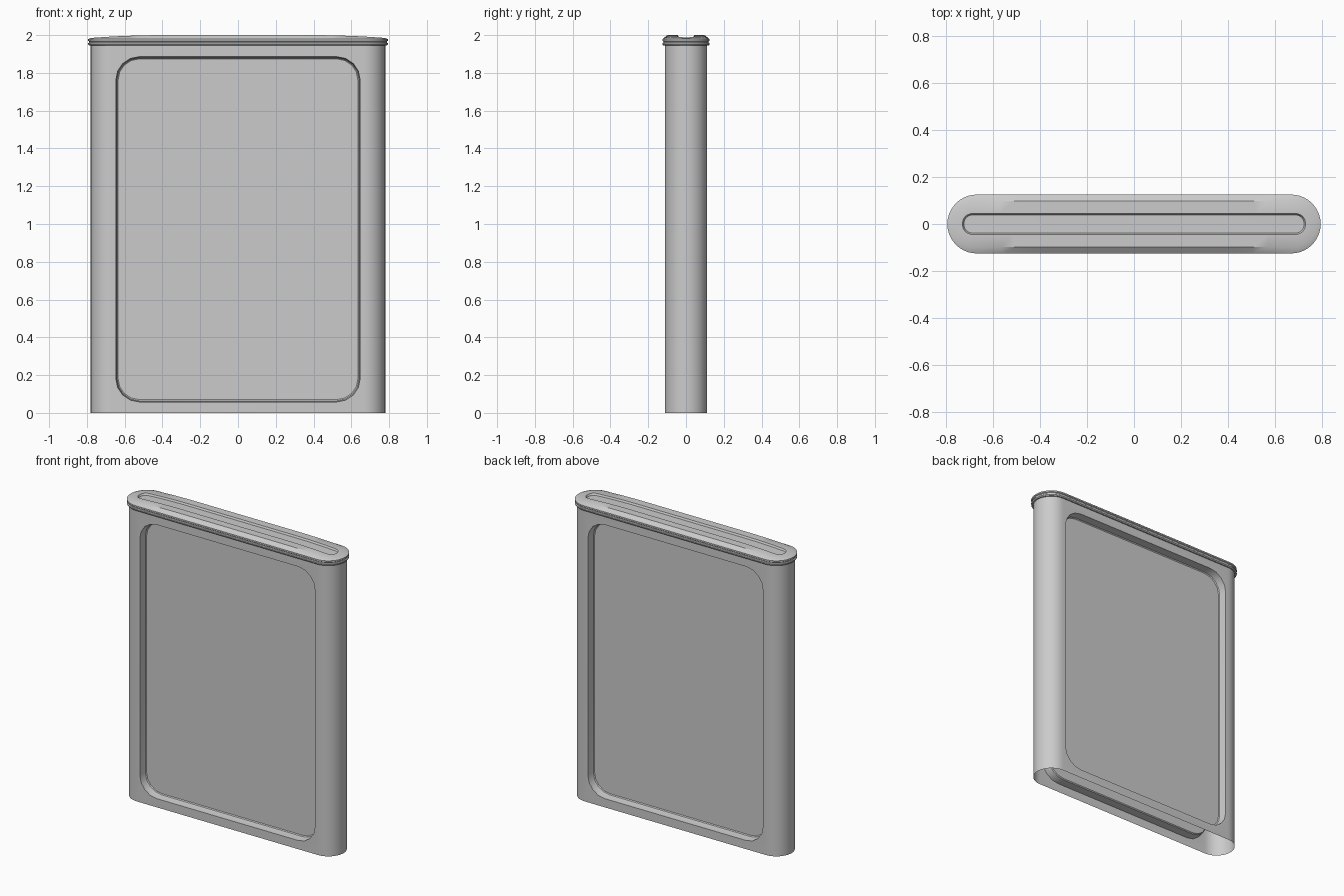
import bpy, bmesh
from math import pi, sin, cos, radians

if "Cube" in bpy.data.objects:
    bpy.data.objects.remove(bpy.data.objects["Cube"])

grey = bpy.data.materials.new("light grey")
grey.use_nodes = True
colour = (0.6, 0.6, 0.6, 1)
grey.diffuse_color = colour
grey.node_tree.nodes["Principled BSDF"].inputs["Base Color"].default_value = colour

HALF_X, HALF_Y = 0.78, 0.112
BODY_TOP = 1.948
FLAT_X = HALF_X - HALF_Y


def rounded_rect(hx, hy, r, seg, splits=1):
    """Outline with arc corners; the long sides may be split."""
    pts = []
    for i, (sx, sy) in enumerate([(1, 1), (-1, 1), (-1, -1), (1, -1)]):
        for k in range(seg + 1):
            a = pi / 2 * (i + k / seg)
            pts.append((sx * (hx - r) + r * cos(a), sy * (hy - r) + r * sin(a)))
        if i in (0, 2):
            pts += [(sx * (hx - r) * (1 - 2 * k / splits), sy * hy)
                    for k in range(1, splits)]
    return pts


def loft(bm, rings, closed=True):
    """Join successive rings of points with quads, return the vertex rings."""
    rows = [[bm.verts.new(p) for p in ring] for ring in rings]
    n = len(rows[0])
    for a, b in zip(rows, rows[1:]):
        for i in range(n if closed else n - 1):
            j = (i + 1) % n
            bm.faces.new((a[i], a[j], b[j], b[i]))
    return rows


def finish(name, bm):
    bmesh.ops.remove_doubles(bm, verts=bm.verts, dist=0.0005)
    bmesh.ops.recalc_face_normals(bm, faces=bm.faces)
    mesh = bpy.data.meshes.new(name)
    bm.to_mesh(mesh)
    bm.free()
    mesh.materials.append(grey)
    ob = bpy.data.objects.new(name, mesh)
    bpy.context.collection.objects.link(ob)
    bpy.ops.object.select_all(action='DESELECT')
    ob.select_set(True)
    bpy.context.view_layer.objects.active = ob
    bpy.ops.object.shade_smooth_by_angle(angle=radians(32))


# Body: thin sleeve, open below, with a recessed panel on both broad sides
bm = bmesh.new()
mid = BODY_TOP / 2
for side in (-1, 1):
    frame = [(x, side * HALF_Y, z + mid)
             for x, z in rounded_rect(FLAT_X, mid, 0, 4)]
    rings = [frame]
    for inset, depth in ((0, 0), (0.003, 0.035), (0.006, 0.05), (0.012, 0.055)):
        outline = rounded_rect(0.647 - inset, 0.914 - inset, 0.125 - inset, 4)
        rings.append([(x, side * (HALF_Y - depth), z + 0.972) for x, z in outline])
    bm.faces.new(loft(bm, rings)[-1])

    # Half-round end
    arc = [-pi / 2 + pi * k / 20 for k in range(21)]
    loft(bm, [[(side * (FLAT_X + HALF_Y * cos(a)), HALF_Y * sin(a), z) for a in arc]
              for z in (0, BODY_TOP)], closed=False)
bmesh.ops.remove_doubles(bm, verts=bm.verts, dist=0.0005)
rim = [e for e in bm.edges if e.is_boundary
       and all(v.co.z > BODY_TOP - 0.001 for v in e.verts)]
bmesh.ops.contextual_create(bm, geom=rim)
finish("body", bm)


# Lid: lipped rim, bevelled crown falling towards the ends, long sunken slot
def crown(x):
    t = min(max((abs(x) - 0.38) / 0.41, 0), 1)
    return 2.0 - 0.016 * t * t


bm = bmesh.new()
rings = []
for hx, hy, z in ((0.776, 0.108, 1.944), (0.788, 0.120, 1.944),
                  (0.793, 0.125, 1.950), (0.793, 0.125, 1.957),
                  (0.788, 0.120, 1.961), (0.788, 0.120, 1.966),
                  (0.793, 0.125, 1.970), (0.793, 0.125, 1.979)):
    rings.append([(x, y, z) for x, y in rounded_rect(hx, hy, hy, 10, 24)])
for hx, hy, r in ((0.776, 0.098, 0.098), (0.728, 0.044, 0.040)):
    rings.append([(x, y, crown(x)) for x, y in rounded_rect(hx, hy, r, 10, 24)])
rings.append([(x, y, crown(x) - 0.012)
              for x, y in rounded_rect(0.722, 0.038, 0.035, 10, 24)])

# The slot floor closes along its centre line
rings.append([(x * 0.98, 0, z) for x, y, z in rings[-1]])
rows = loft(bm, rings)
bm.faces.new(rows[0])
finish("lid", bm)
